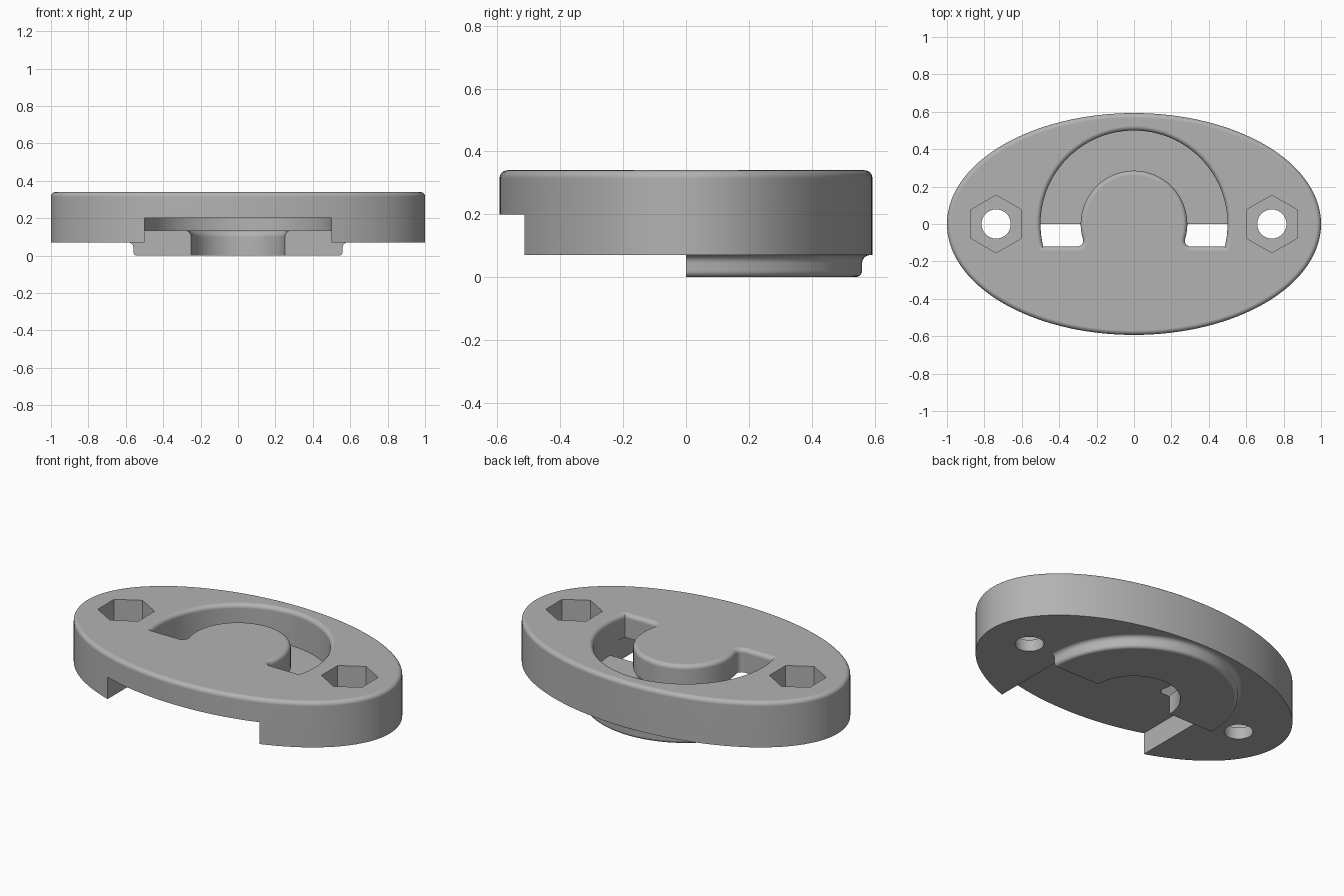
import bpy, bmesh, math
from math import sin, cos, pi, sqrt

if "Cube" in bpy.data.objects:
    bpy.data.objects.remove(bpy.data.objects["Cube"], do_unlink=True)

TOP, BASE, CEILING, FLOOR = 0.34, 0.07, 0.2, 0.135
ROUND = 0.025

grey = bpy.data.materials.new("plain grey")
grey.use_nodes = True
colour = (0.45, 0.45, 0.45, 1)
grey.diffuse_color = colour
grey.node_tree.nodes["Principled BSDF"].inputs["Base Color"].default_value = colour


def loft(name, rings):
    """Closed solid through rings of matching points, bottom to top."""
    bm = bmesh.new()
    loops = [[bm.verts.new(p) for p in ring] for ring in rings]
    n = len(loops[0])
    for low, high in zip(loops, loops[1:]):
        for i in range(n):
            j = (i + 1) % n
            bm.faces.new((low[i], low[j], high[j], high[i]))
    bm.faces.new(loops[0][::-1])
    bm.faces.new(loops[-1])
    bmesh.ops.recalc_face_normals(bm, faces=bm.faces)
    mesh = bpy.data.meshes.new(name)
    bm.to_mesh(mesh)
    bm.free()
    obj = bpy.data.objects.new(name, mesh)
    bpy.context.collection.objects.link(obj)
    mesh.materials.append(grey)
    return obj


def arc(r, start, end, steps, cx=0, cy=0):
    angles = [start + (end - start) * i / steps for i in range(steps + 1)]
    return [(cx + r * cos(a), cy + r * sin(a)) for a in angles]


def at(points, z):
    return [(x, y, z) for x, y in points]


def prism(name, points, low, high):
    return loft(name, [at(points, low), at(points, high)])


def combine(target, tool, operation):
    mod = target.modifiers.new("combine", "BOOLEAN")
    mod.operation, mod.object, mod.solver = operation, tool, "EXACT"
    bpy.context.view_layer.objects.active = target
    bpy.ops.object.modifier_apply(modifier=mod.name)
    bpy.data.objects.remove(tool, do_unlink=True)


# Inset and height of a rounded upper edge
edge = [(ROUND * (1 - cos(t * pi / 12)), TOP - ROUND + ROUND * sin(t * pi / 12)) for t in range(7)]


# Oval plate with a rounded top rim
def oval(d, z):
    return [((1 - d) * x, (0.593 - d) * y, z) for x, y in arc(1, 0, 2 * pi, 128)[:-1]]


plate = loft("oval_plate", [oval(0, BASE)] + [oval(d, z) for d, z in edge])

# Half-round boss below, with rounded foot and flared root
profile = [(0.54 + 0.02 * sin(t * pi / 8), 0.02 - 0.02 * cos(t * pi / 8)) for t in range(5)]
profile += [(0.585 - 0.025 * cos(t * pi / 8), 0.045 + 0.025 * sin(t * pi / 8)) for t in range(5)]
profile.append((0.585, 0.1))
boss = loft("boss", [at(arc(r, 0, pi, 64), z) for r, z in profile])
combine(plate, boss, "UNION")

# Notch under the front half
notch = prism("notch", [(-0.5, -1), (0.5, -1), (0.5, 0), (-0.5, 0)], -0.1, CEILING)
combine(plate, notch, "DIFFERENCE")

# Round opening below the centre post, eased at its upper lip
lip = [(0.25, -0.1)]
lip += [(0.285 - 0.035 * cos(t * pi / 12), 0.1 + 0.035 * sin(t * pi / 12)) for t in range(7)]
lip += [(0.3, FLOOR), (0.3, CEILING)]
opening = loft("opening", [at(arc(r, 0, 2 * pi, 96)[:-1], z) for r, z in lip])
combine(plate, opening, "DIFFERENCE")


# Horseshoe groove around the centre post, flared at the top
def horseshoe(d):
    outer, inner, y, fillet = 0.5 + d, 0.285 - d, -0.12 - d, 0.03 + d
    cy = -0.09
    cx = sqrt(0.315 ** 2 - cy ** 2)
    a = math.asin(y / outer)
    b = math.atan2(cy, cx)
    points = arc(outer, a, pi - a, 72)
    points += arc(fillet, -pi / 2, -b - 0, 6, -cx, cy)
    points += arc(inner, pi - b, b, 60)[1:]
    points += arc(fillet, pi + b, 3 * pi / 2, 6, cx, cy)[1:]
    return points


rings = [at(horseshoe(0), FLOOR)]
rings += [at(horseshoe(d), z) for d, z in edge]
rings.append(at(horseshoe(ROUND), TOP + 0.1))
combine(plate, loft("groove", rings), "DIFFERENCE")

# Screw holes with hexagonal nut pockets
for side in (-1, 1):
    x = side * 0.737
    hexagon = arc(0.154, pi / 6, pi / 6 + 2 * pi, 6, x)[:-1]
    combine(plate, prism("pocket", hexagon, 0.14, 0.5), "DIFFERENCE")
    combine(plate, prism("hole", arc(0.078, 0, 2 * pi, 40, x)[:-1], -0.1, 0.5), "DIFFERENCE")

# Smooth curved walls, keep hard edges crisp
bpy.ops.object.select_all(action="DESELECT")
plate.select_set(True)
bpy.context.view_layer.objects.active = plate
bpy.ops.object.shade_smooth_by_angle(angle=math.radians(30))
weighted = plate.modifiers.new("even_shading", "WEIGHTED_NORMAL")
weighted.keep_sharp = True
